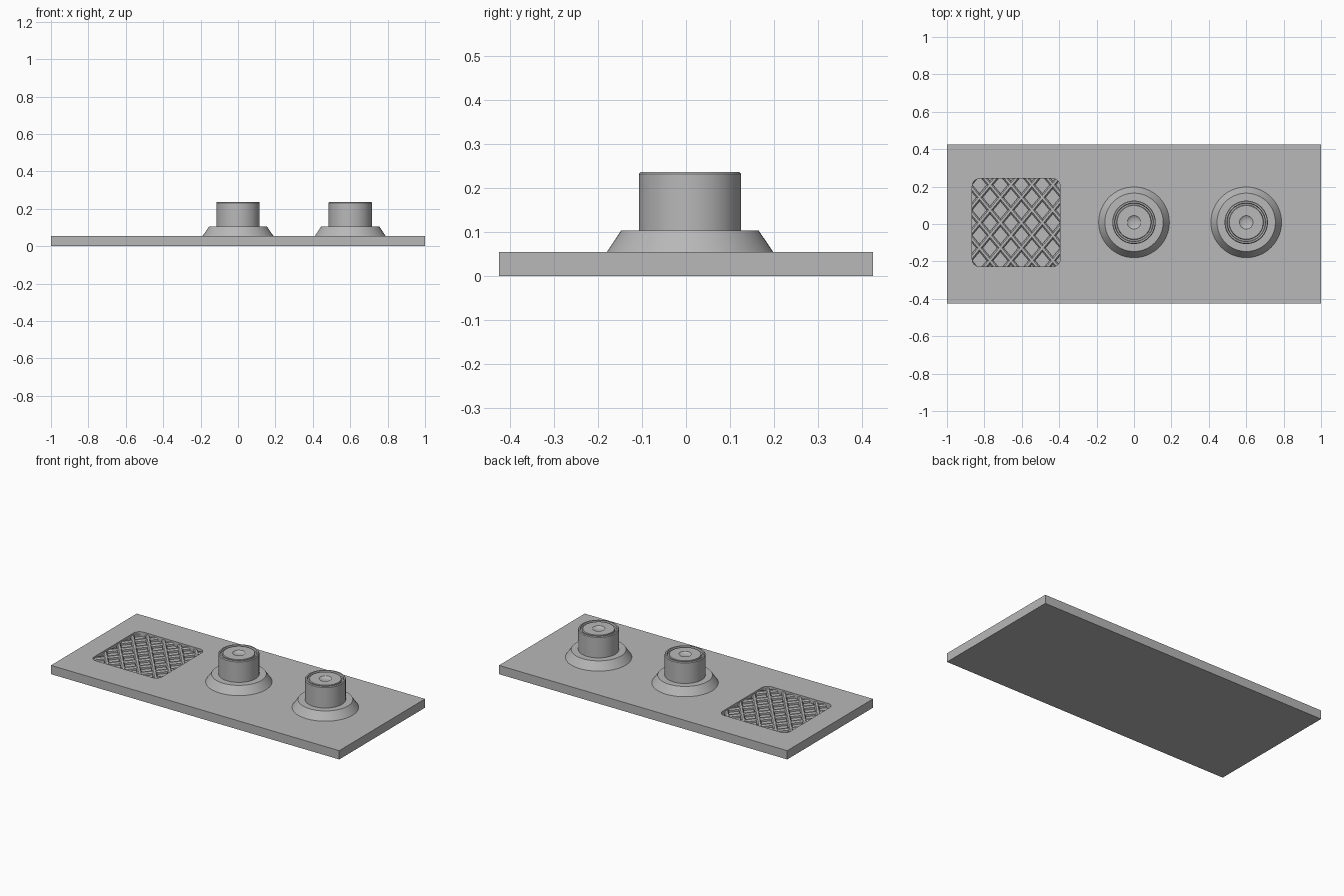
import bpy, bmesh, math
from mathutils import Vector, Matrix

cube = bpy.data.objects.get("Cube")
if cube:
    bpy.data.objects.remove(cube, do_unlink=True)

grey = bpy.data.materials.new("plain grey")
grey.use_nodes = True
COLOUR = (0.48, 0.48, 0.48, 1)
grey.diffuse_color = COLOUR
grey.node_tree.nodes["Principled BSDF"].inputs["Base Color"].default_value = COLOUR

TOP = 0.055          # upper face of the plate
FLOOR = 0.025        # floor of the grille recess
GX, GY, HALF = -0.63, 0.007, 0.235   # recess centre and half width


def finish(name, bm, smooth=False):
    bmesh.ops.recalc_face_normals(bm, faces=bm.faces)
    mesh = bpy.data.meshes.new(name)
    bm.to_mesh(mesh)
    bm.free()
    mesh.materials.append(grey)
    obj = bpy.data.objects.new(name, mesh)
    bpy.context.collection.objects.link(obj)
    if smooth:
        bpy.ops.object.select_all(action="DESELECT")
        obj.select_set(True)
        bpy.context.view_layer.objects.active = obj
        bpy.ops.object.shade_smooth_by_angle(angle=math.radians(30))
    return obj


def prism(bm, outline, direction):
    """Extrude a closed outline into a solid."""
    face = bm.faces.new([bm.verts.new(p) for p in outline])
    out = bmesh.ops.extrude_face_region(bm, geom=[face], use_keep_orig=True)
    verts = [g for g in out["geom"] if isinstance(g, bmesh.types.BMVert)]
    bmesh.ops.translate(bm, verts=verts, vec=direction)


def rounded_square(half, radius, z, steps=8):
    points = []
    for corner in range(4):
        mid = math.pi / 4 + corner * math.pi / 2
        cx = math.copysign(half - radius, math.cos(mid))
        cy = math.copysign(half - radius, math.sin(mid))
        for i in range(steps + 1):
            a = corner * math.pi / 2 + i / steps * math.pi / 2
            points.append((GX + cx + radius * math.cos(a),
                           GY + cy + radius * math.sin(a), z))
    return points


# Base plate with the rounded recess cut into it
bm = bmesh.new()
bmesh.ops.create_cube(bm, size=1, matrix=Matrix.Translation((0, 0, TOP / 2))
                      @ Matrix.Diagonal((2, 0.85, TOP, 1)))
plate = finish("base_plate", bm)
bm = bmesh.new()
prism(bm, rounded_square(HALF, 0.04, FLOOR), Vector((0, 0, 0.1)))
cutter = finish("recess_cutter", bm)
cutter.hide_render = True
cut = plate.modifiers.new("recess", "BOOLEAN")
cut.operation = "DIFFERENCE"
cut.solver = "EXACT"
cut.object = cutter
bpy.context.view_layer.objects.active = plate
bpy.ops.object.modifier_apply(modifier=cut.name)
bpy.data.objects.remove(cutter, do_unlink=True)

# Diamond lattice: chamfered diagonal bars trimmed to the recess
PITCH_X, PITCH_Y = 0.112, 0.135
SECTION = [(-0.013, 0), (-0.013, 0.012), (-0.006, 0.02),
           (0.006, 0.02), (0.013, 0.012), (0.013, 0)]
bm = bmesh.new()
for side in (-1, 1):
    along = Vector((side * PITCH_X, PITCH_Y, 0)).normalized()
    across = Vector((along.y, -along.x, 0))
    for i in range(-4, 5):
        start = Vector((GX + (i + 0.25) * PITCH_X, GY, FLOOR)) - along * 0.5
        prism(bm, [start + across * u + Vector((0, 0, v)) for u, v in SECTION], along)
for normal in ((1, 0, 0), (-1, 0, 0), (0, 1, 0), (0, -1, 0)):
    n = Vector(normal)
    out = bmesh.ops.bisect_plane(bm, geom=bm.verts[:] + bm.edges[:] + bm.faces[:],
                                 plane_co=Vector((GX, GY, 0)) + n * HALF,
                                 plane_no=n, clear_outer=True)
    edges = [g for g in out["geom_cut"] if isinstance(g, bmesh.types.BMEdge)]
    bmesh.ops.holes_fill(bm, edges=edges)
finish("grille_lattice", bm)


def lathe(name, profile, x, y):
    bm = bmesh.new()
    verts = [bm.verts.new((r, 0, z)) for r, z in profile]
    edges = [bm.edges.new(pair) for pair in zip(verts, verts[1:])]
    bmesh.ops.spin(bm, geom=verts + edges, cent=(0, 0, 0), axis=(0, 0, 1),
                   angle=math.tau, steps=64)
    bmesh.ops.remove_doubles(bm, verts=bm.verts, dist=0.0001)
    bmesh.ops.translate(bm, verts=bm.verts, vec=(x, y, 0))
    finish(name, bm, smooth=True)


# Two knobs: a sloped skirt and a cap with a ring groove and a centre dimple
SKIRT = [(0, TOP), (0.189, TOP), (0.156, 0.104), (0, 0.104)]
CAP = [(0, 0.1), (0.116, 0.1), (0.116, 0.232), (0.112, 0.237), (0.104, 0.237),
       (0.101, 0.225), (0.093, 0.225), (0.09, 0.235), (0.036, 0.235),
       (0.03, 0.23), (0.016, 0.227), (0, 0.226)]
for label, x in (("centre", 0), ("left", 0.6)):
    lathe(label + "_knob_skirt", SKIRT, x, 0.009)
    lathe(label + "_knob_cap", CAP, x, 0.009)
